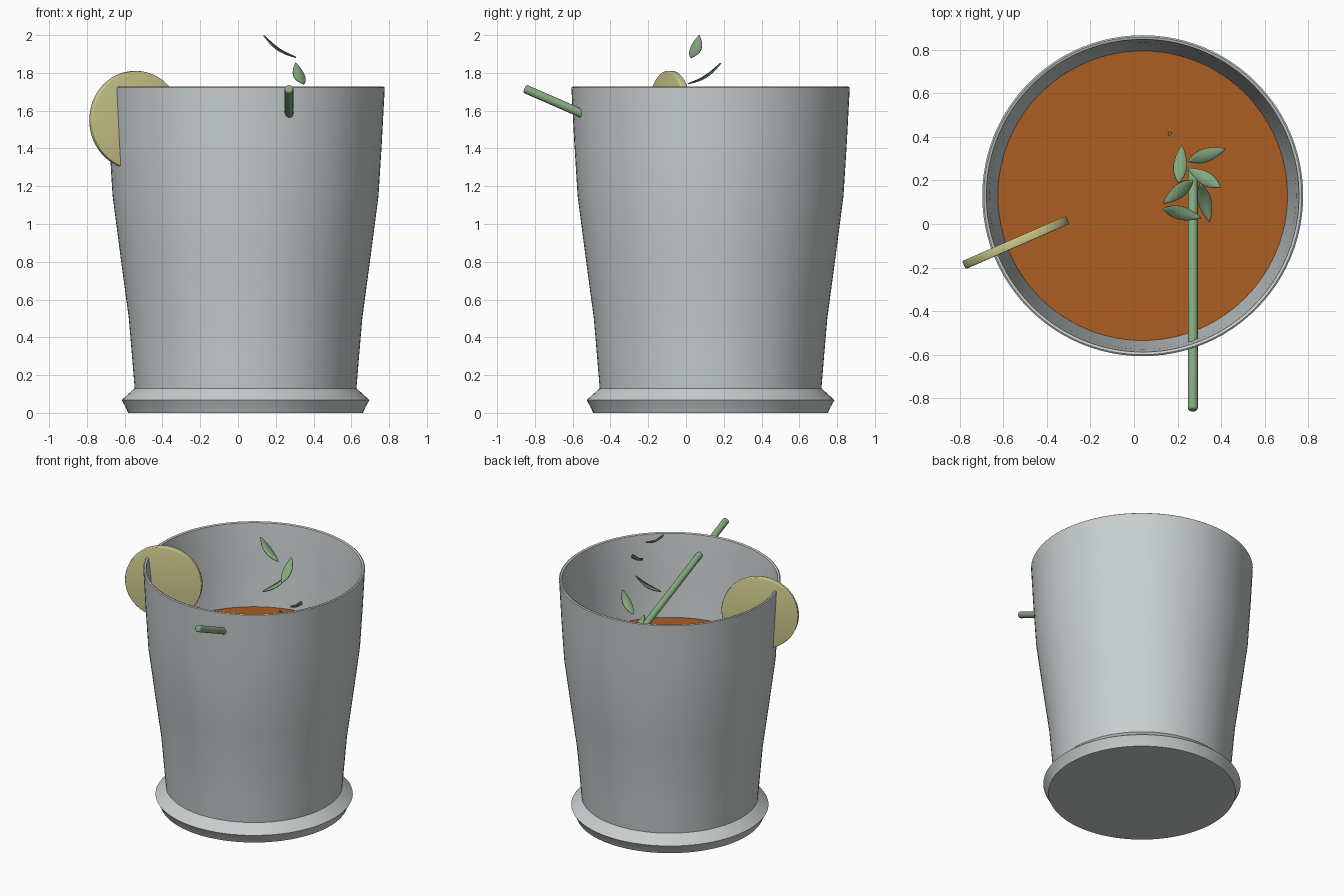
import bpy, bmesh, math
from mathutils import Vector, Matrix

if "Cube" in bpy.data.objects:
    bpy.data.objects.remove(bpy.data.objects["Cube"])

CX, CY = 0.04, 0.13          # cup axis


def material(name, rgb):
    m = bpy.data.materials.new(name)
    m.diffuse_color = (*rgb, 1)
    m.use_nodes = True
    m.node_tree.nodes["Principled BSDF"].inputs["Base Color"].default_value = m.diffuse_color
    return m


GLASS = material("grey_glass", (0.58, 0.62, 0.62))
DRINK = material("amber_drink", (0.42, 0.11, 0.016))
CITRUS = material("pale_citrus", (0.63, 0.60, 0.27))
GREEN = material("mint_green", (0.23, 0.39, 0.21))


def finish(bm, name, mat, angle=35):
    bmesh.ops.recalc_face_normals(bm, faces=bm.faces)
    me = bpy.data.meshes.new(name)
    bm.to_mesh(me)
    bm.free()
    ob = bpy.data.objects.new(name, me)
    bpy.context.collection.objects.link(ob)
    me.materials.append(mat)
    bpy.ops.object.select_all(action='DESELECT')
    ob.select_set(True)
    bpy.context.view_layer.objects.active = ob
    bpy.ops.object.shade_smooth_by_angle(angle=math.radians(angle))
    return ob


def lathe(name, profile, mat, n=96):
    """Spin an (r, z) profile that starts and ends on the cup axis."""
    bm = bmesh.new()
    verts = [bm.verts.new((CX + r, CY, z)) for r, z in profile]
    edges = [bm.edges.new(p) for p in zip(verts, verts[1:])]
    bmesh.ops.spin(bm, geom=verts + edges, cent=(CX, CY, 0), axis=(0, 0, 1),
                   angle=2 * math.pi, steps=n)
    bmesh.ops.remove_doubles(bm, verts=bm.verts, dist=1e-4)
    return finish(bm, name, mat)


def cylinder(name, a, b, radius, mat, n=32, bevel=0.0):
    """Capped cylinder between two points with softened rims."""
    a, b = Vector(a), Vector(b)
    bm = bmesh.new()
    rot = (b - a).to_track_quat('Z', 'Y').to_matrix().to_4x4()
    bmesh.ops.create_cone(bm, cap_ends=True, segments=n, radius1=radius,
                          radius2=radius, depth=(b - a).length,
                          matrix=Matrix.Translation((a + b) / 2) @ rot)
    rims = [e for e in bm.edges if any(len(f.verts) > 4 for f in e.link_faces)]
    bmesh.ops.bevel(bm, geom=rims, offset=bevel, segments=3, profile=0.5,
                    affect='EDGES')
    return finish(bm, name, mat)


def leaf(name, low, high, width=0.058, sag=0.022, n=12):
    """Pointed leaf, curved upward, with a shallow fold on its midrib."""
    low, high = Vector(low), Vector(high)
    side = (high - low).cross(Vector((0, 0, 1))).normalized()
    up = side.cross(high - low).normalized()
    bm = bmesh.new()
    rows = []
    for i in range(n + 1):
        t = i / n
        w = 0.002 + width / 2 * math.sin(math.pi * t) ** 0.85
        mid = low.lerp(high, t) - up * sag * math.sin(math.pi * t)
        rows.append([bm.verts.new(mid + side * w * s + up * abs(s) * w * 0.2)
                     for s in (-1, 0, 1)])
    for p, q in zip(rows, rows[1:]):
        for k in range(2):
            bm.faces.new((p[k], p[k + 1], q[k + 1], q[k]))
    ob = finish(bm, name, GREEN, 60)
    mod = ob.modifiers.new("thickness", 'SOLIDIFY')
    mod.thickness = 0.006
    mod.offset = 0


# Cup with flared foot, hollow inside
lathe("cup", [(0, 0), (0.622, 0), (0.632, 0.025), (0.656, 0.068), (0.587, 0.13),
              (0.601, 0.3), (0.618, 0.5), (0.661, 0.82), (0.704, 1.15),
              (0.722, 1.44), (0.737, 1.722), (0.730, 1.727), (0.718, 1.722),
              (0.705, 1.6), (0.69, 1.4), (0.666, 1.13), (0.63, 0.82),
              (0.585, 0.5), (0.56, 0.17), (0, 0.17)], GLASS)

# Drink
lathe("drink", [(0, 0.18), (0.555, 0.18), (0.583, 0.5), (0.628, 0.82),
                (0.665, 1.13), (0, 1.13)], DRINK)

# Citrus wheel on the rim
c = Vector((-0.543, -0.085, 1.55))
t = Vector((0.4, -0.917, 0)).normalized() * 0.02
cylinder("citrus_wheel", c - t, c + t, 0.26, CITRUS, 64, 0.006)

# Mint stem, passing through the front wall
cylinder("mint_stem", (0.27, 0.25, 1.235), (0.27, -0.855, 1.717), 0.023,
         GREEN, 24, 0.01)

# Mint leaves spiralling upward, from low end to high end
LEAVES = [((0.27, 0.29, 1.02), (0.16, 0.42, 1.14)),
          ((0.42, 0.345, 1.18), (0.25, 0.29, 1.295)),
          ((0.22, 0.36, 1.32), (0.205, 0.19, 1.435)),
          ((0.25, 0.255, 1.455), (0.395, 0.17, 1.56)),
          ((0.135, 0.095, 1.59), (0.27, 0.2, 1.71)),
          ((0.347, 0.01, 1.742), (0.305, 0.185, 1.852)),
          ((0.307, 0.028, 1.882), (0.135, 0.07, 1.998))]
for i, (low, high) in enumerate(LEAVES):
    leaf(f"mint_leaf_{i + 1}", low, high)
